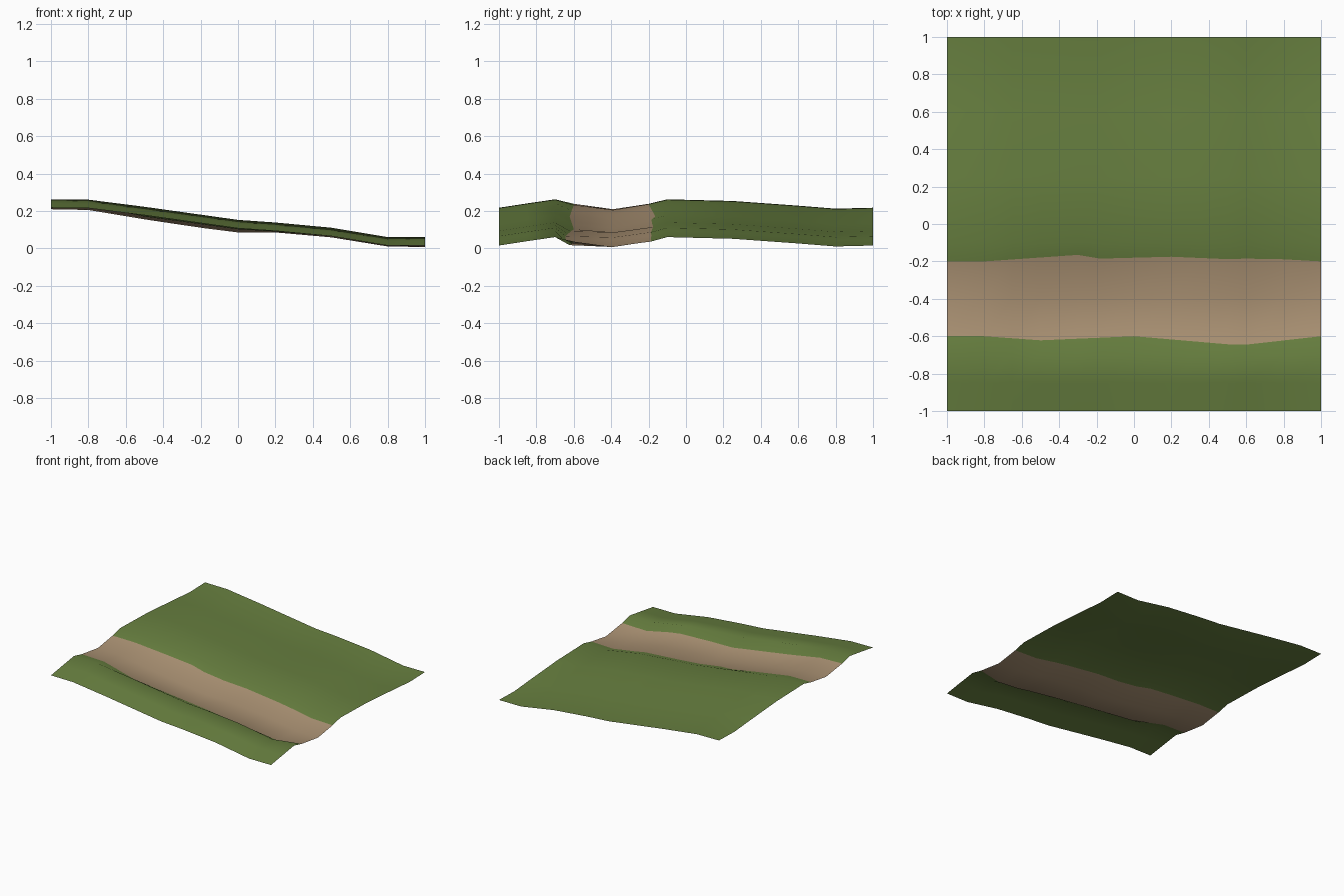
import bpy, bmesh

if "Cube" in bpy.data.objects:
    bpy.data.objects.remove(bpy.data.objects["Cube"])


def material(name, rgb):
    m = bpy.data.materials.new(name)
    m.diffuse_color = (*rgb, 1)
    m.use_nodes = True
    m.node_tree.nodes["Principled BSDF"].inputs["Base Color"].default_value = m.diffuse_color
    return m


def lerp(points, x):
    for (x0, v0), (x1, v1) in zip(points, points[1:]):
        if x <= x1:
            return v0 + (v1 - v0) * (x - x0) / (x1 - x0)
    return points[-1][1]


# Slope falling to the right, and the two wavy banks of the dirt track
slope = [(-1, .262), (-.8, .26), (-.5, .222), (-.2, .18), (0, .152), (.2, .138), (.5, .11), (.8, .06), (1, .06)]
near_edge = [(-1, -.6), (-.8, -.6), (-.5, -.622), (0, -.6), (.5, -.643), (.6, -.645), (1, -.6)]
far_edge = [(-1, -.2), (-.8, -.2), (-.3, -.165), (-.18, -.185), (.2, -.175), (.55, -.19), (.65, -.18), (1, -.2)]
near_depth = [(-1, .024), (-.8, .028), (-.5, .052), (0, .05), (.5, .045), (.8, .043), (1, .024)]
floor_depth = [(-1, .053), (-.8, .055), (-.5, .067), (-.2, .07), (0, .067), (.2, .053), (.8, .05), (1, .053)]
columns = [-1, -.8, -.65, -.5, -.3, -.18, 0, .2, .35, .5, .6, .8, 1]


def section(x):
    """Cross-section at x as (y, depth below the slope)."""
    n, f = lerp(near_edge, x), lerp(far_edge, x)
    return [(-1, .045), (-.85, .022), (-.7, 0), (n, lerp(near_depth, x)), (-.39, lerp(floor_depth, x)),
            (f, .024), (-.1, 0), (.25, .009), (.6, .034), (.8, .05), (1, .045)]


# Ground sheet: grass with a sunken dirt track
bm = bmesh.new()
grid = [[bm.verts.new((x, y, lerp(slope, x) - d)) for y, d in section(x)] for x in columns]
for a, b in zip(grid, grid[1:]):
    for j in range(len(a) - 1):
        face = bm.faces.new((a[j], b[j], b[j + 1], a[j + 1]))
        face.material_index = 1 if j in (3, 4) else 0
        face.smooth = True
mesh = bpy.data.meshes.new("grass_slope_with_track")
bm.to_mesh(mesh)
bm.free()
ground = bpy.data.objects.new("grass_slope_with_track", mesh)
bpy.context.collection.objects.link(ground)
mesh.materials.append(material("grass green", (.138, .216, .051)))
mesh.materials.append(material("dirt brown", (.41, .29, .175)))
